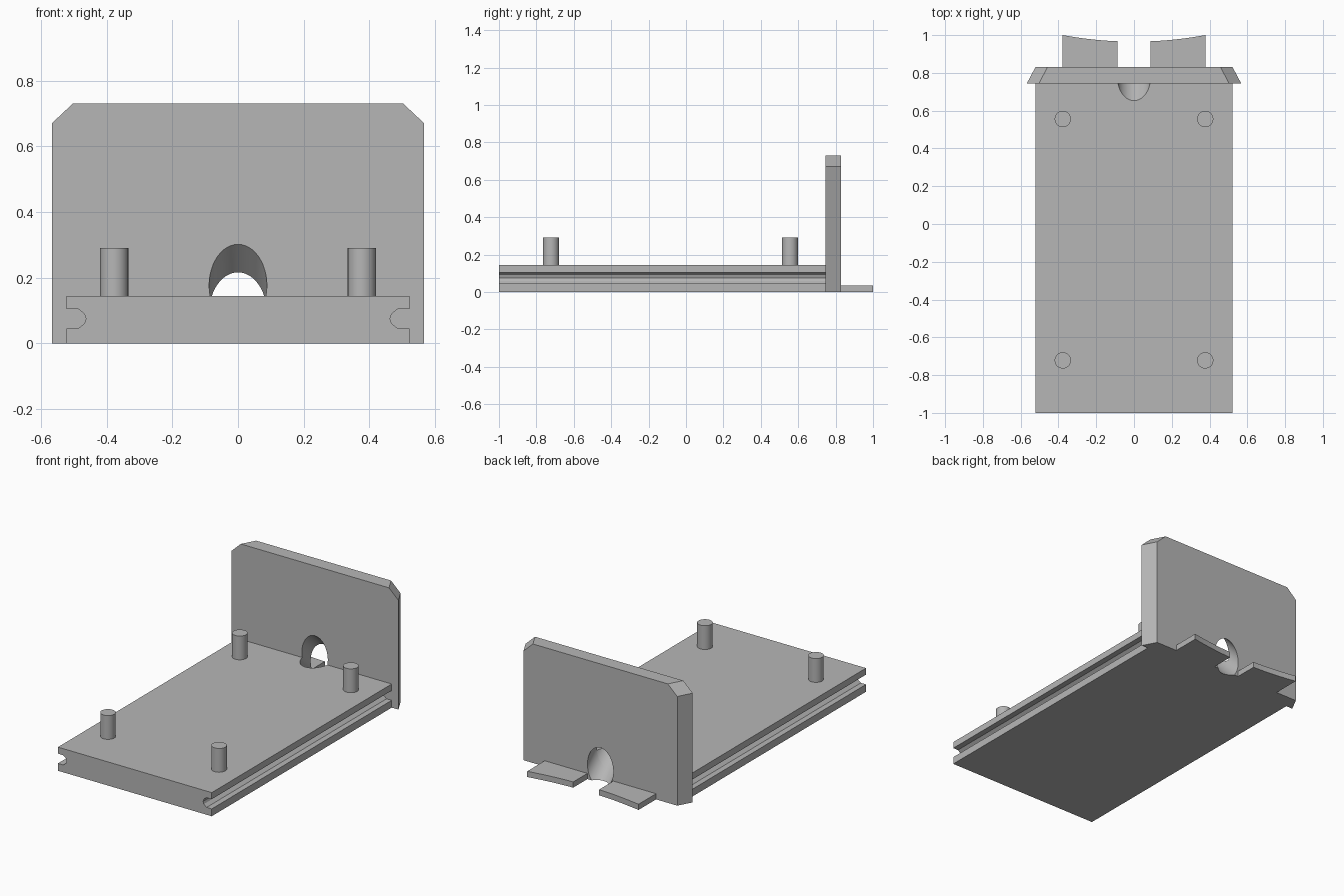
import bpy, bmesh, math
from mathutils import Vector

cube = bpy.data.objects.get("Cube")
if cube:
    bpy.data.objects.remove(cube, do_unlink=True)

grey = bpy.data.materials.new("plain grey")
grey.use_nodes = True
grey.diffuse_color = (0.47, 0.47, 0.47, 1)
grey.node_tree.nodes["Principled BSDF"].inputs["Base Color"].default_value = (0.47, 0.47, 0.47, 1)


def loft(name, ring_a, ring_b):
    """Solid between two matching outlines."""
    bm = bmesh.new()
    a = [bm.verts.new(p) for p in ring_a]
    b = [bm.verts.new(p) for p in ring_b]
    bm.faces.new(a)
    bm.faces.new(b[::-1])
    n = len(a)
    for i in range(n):
        j = (i + 1) % n
        bm.faces.new((a[j], a[i], b[i], b[j]))
    bmesh.ops.recalc_face_normals(bm, faces=bm.faces[:])
    mesh = bpy.data.meshes.new(name)
    bm.to_mesh(mesh)
    bm.free()
    mesh.materials.append(grey)
    obj = bpy.data.objects.new(name, mesh)
    bpy.context.collection.objects.link(obj)
    return obj


def cylinder(name, radius, depth, location, tilt=0):
    bpy.ops.mesh.primitive_cylinder_add(vertices=48, radius=radius, depth=depth,
                                        location=location, rotation=(tilt, 0, 0))
    obj = bpy.context.object
    obj.name = name
    obj.data.materials.append(grey)
    return obj


def smooth(obj):
    bpy.ops.object.select_all(action='DESELECT')
    obj.select_set(True)
    bpy.context.view_layer.objects.active = obj
    bpy.ops.object.shade_smooth_by_angle(angle=math.radians(25))


Y0, Y1, Y2 = -1.0, 0.745, 0.83
TOP = 0.145

# Base slab with a rail groove along each side
half = [(0.522, 0), (0.522, 0.045), (0.487, 0.045), (0.468, 0.06), (0.463, 0.075),
        (0.468, 0.09), (0.487, 0.105), (0.522, 0.105), (0.522, TOP)]
profile = half + [(-x, z) for x, z in reversed(half)]
base = loft("base_slab", [(x, Y0, z) for x, z in profile], [(x, Y1, z) for x, z in profile])

# End plate with clipped top corners and sides tapering to the rear
def plate_ring(y, inset):
    side = [(0.567 - inset, 0), (0.567 - inset, 0.67), (0.503 - inset, 0.73)]
    return [(x, y, z) for x, z in side + [(-x, z) for x, z in reversed(side)]]

plate = loft("end_plate", plate_ring(Y1, 0), plate_ring(Y2, 0.045))

# Slanted cable hole through the plate and slab
cutter = cylinder("hole_cutter", 0.088, 1.2, (0, Y1, 0.177), math.radians(45))
cutter.hide_render = True
for obj in (base, plate):
    mod = obj.modifiers.new("cable_hole", 'BOOLEAN')
    mod.operation = 'DIFFERENCE'
    mod.solver = 'EXACT'
    mod.object = cutter
    bpy.ops.object.select_all(action='DESELECT')
    obj.select_set(True)
    bpy.context.view_layer.objects.active = obj
    bpy.ops.object.modifier_apply(modifier=mod.name)
    smooth(obj)
bpy.data.objects.remove(cutter, do_unlink=True)

# Rear tabs with a gently curved outer edge
IN, OUT = 0.088, 0.378
edge = [(IN + (OUT - IN) * t / 8, 0.968 + 0.032 * (t / 8) ** 1.6) for t in range(9)]
for side, sign in (("left", 1), ("right", -1)):
    outline = [(OUT, Y2), (IN, Y2)] + edge
    loft(side + "_rear_tab", [(sign * x, y, 0) for x, y in outline],
         [(sign * x, y, 0.035) for x, y in outline])

# Four standing pegs
for end, y in (("front", -0.722), ("rear", 0.556)):
    for side, sign in (("left", 1), ("right", -1)):
        smooth(cylinder(f"{end}_{side}_peg", 0.043, 0.147, (sign * 0.377, y, TOP + 0.0725)))
